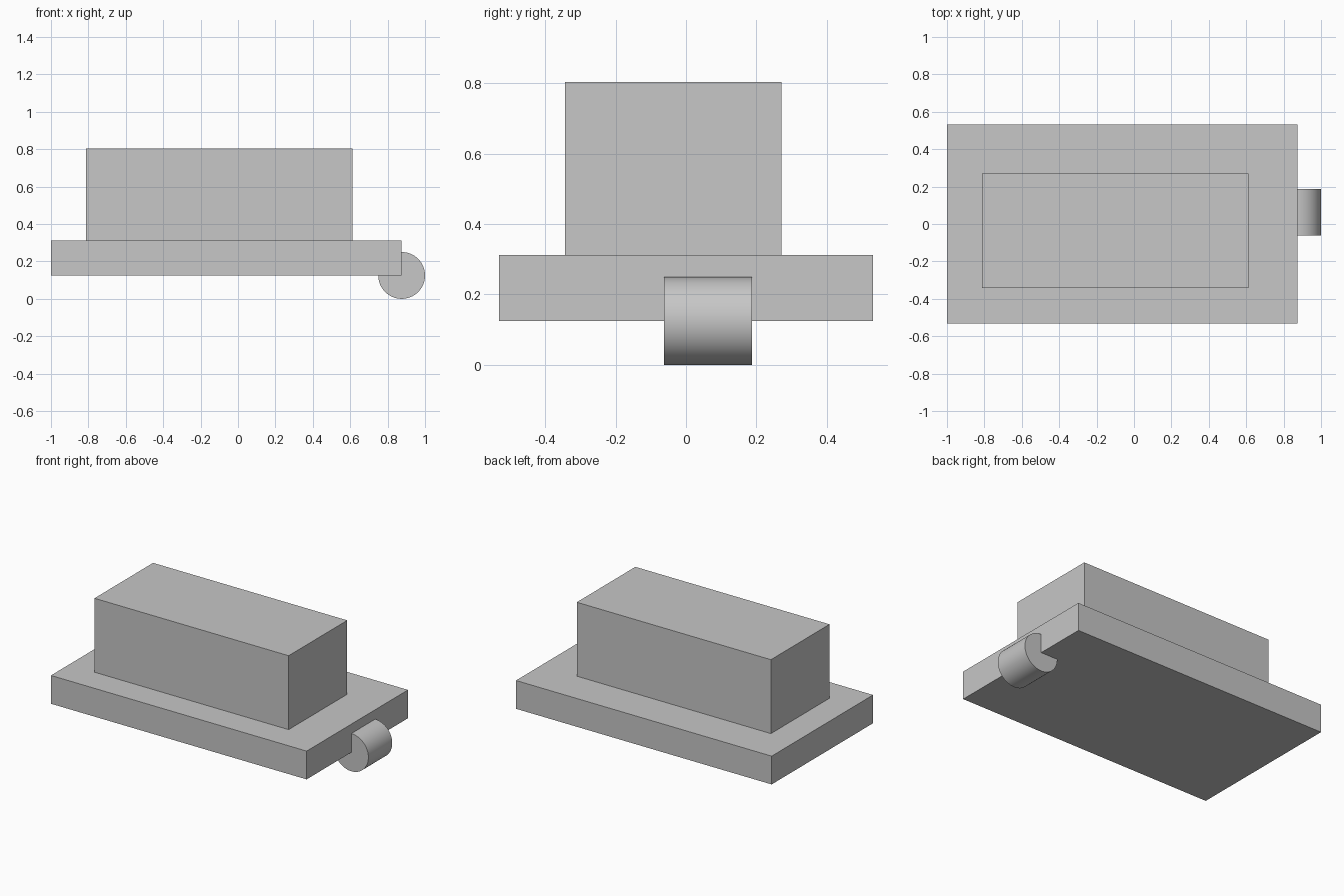
import bpy
import math

default = bpy.data.objects.get("Cube")
if default:
    bpy.data.objects.remove(default, do_unlink=True)

# Single plain material
GREY = (0.57, 0.57, 0.57, 1.0)
grey = bpy.data.materials.new("plain_grey")
grey.use_nodes = True
grey.diffuse_color = GREY
grey.node_tree.nodes["Principled BSDF"].inputs["Base Color"].default_value = GREY


def box(name, low, high):
    """Box spanning two opposite corners."""
    bpy.ops.mesh.primitive_cube_add(size=1)
    ob = bpy.context.object
    ob.name = name
    ob.location = [(a + b) / 2 for a, b in zip(low, high)]
    ob.scale = [b - a for a, b in zip(low, high)]
    bpy.ops.object.transform_apply(location=False, rotation=False, scale=True)
    ob.data.materials.append(grey)
    return ob


# Flat base slab and the block standing on it
box("base_slab", (-1, -0.531, 0.125), (0.875, 0.531, 0.3125))
box("upper_block", (-0.8125, -0.343, 0.3125), (0.6115, 0.271, 0.8025))

# Round bar lying along y, centred on the lower left edge of the slab
bpy.ops.mesh.primitive_cylinder_add(vertices=96, radius=0.125, depth=0.25,
                                    location=(0.875, 0.0625, 0.125),
                                    rotation=(math.pi / 2, 0, 0))
bar = bpy.context.object
bar.name = "edge_roller"
bar.data.materials.append(grey)
bpy.ops.object.shade_smooth_by_angle(angle=math.radians(30))
